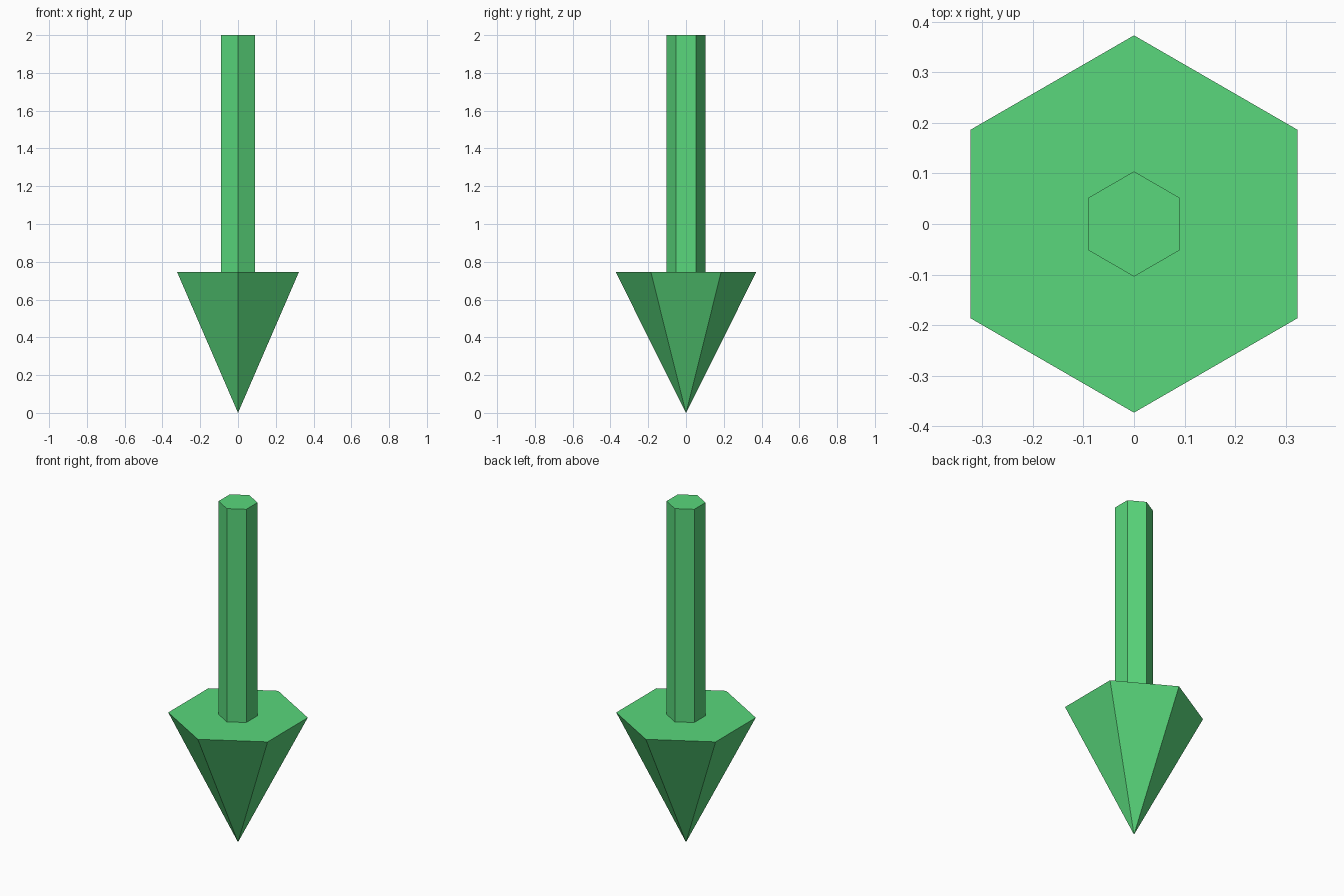
import bpy

if "Cube" in bpy.data.objects:
    bpy.data.objects.remove(bpy.data.objects["Cube"])

SIDES = 6
HEAD_TOP = 0.747
HEIGHT = 2.0

green = bpy.data.materials.new("green")
green.diffuse_color = (0.1, 0.68, 0.2, 1.0)
green.use_nodes = True
green.node_tree.nodes["Principled BSDF"].inputs["Base Color"].default_value = green.diffuse_color


def hex_part(name, z0, z1, r0, r1):
    """Six-sided flat-faced solid between two heights, with corners on +y and -y."""
    bpy.ops.mesh.primitive_cone_add(
        vertices=SIDES, radius1=r0, radius2=r1, depth=z1 - z0,
        end_fill_type='NGON', location=(0, 0, (z0 + z1) / 2))
    obj = bpy.context.object
    obj.name = obj.data.name = name
    obj.data.materials.append(green)
    return obj


# Downward-pointing head, tip on the ground
hex_part("arrow_head", 0.0, HEAD_TOP, 0.0, 0.373)

# Straight shaft standing on the flat back of the head
hex_part("arrow_shaft", HEAD_TOP, HEIGHT, 0.104, 0.104)
